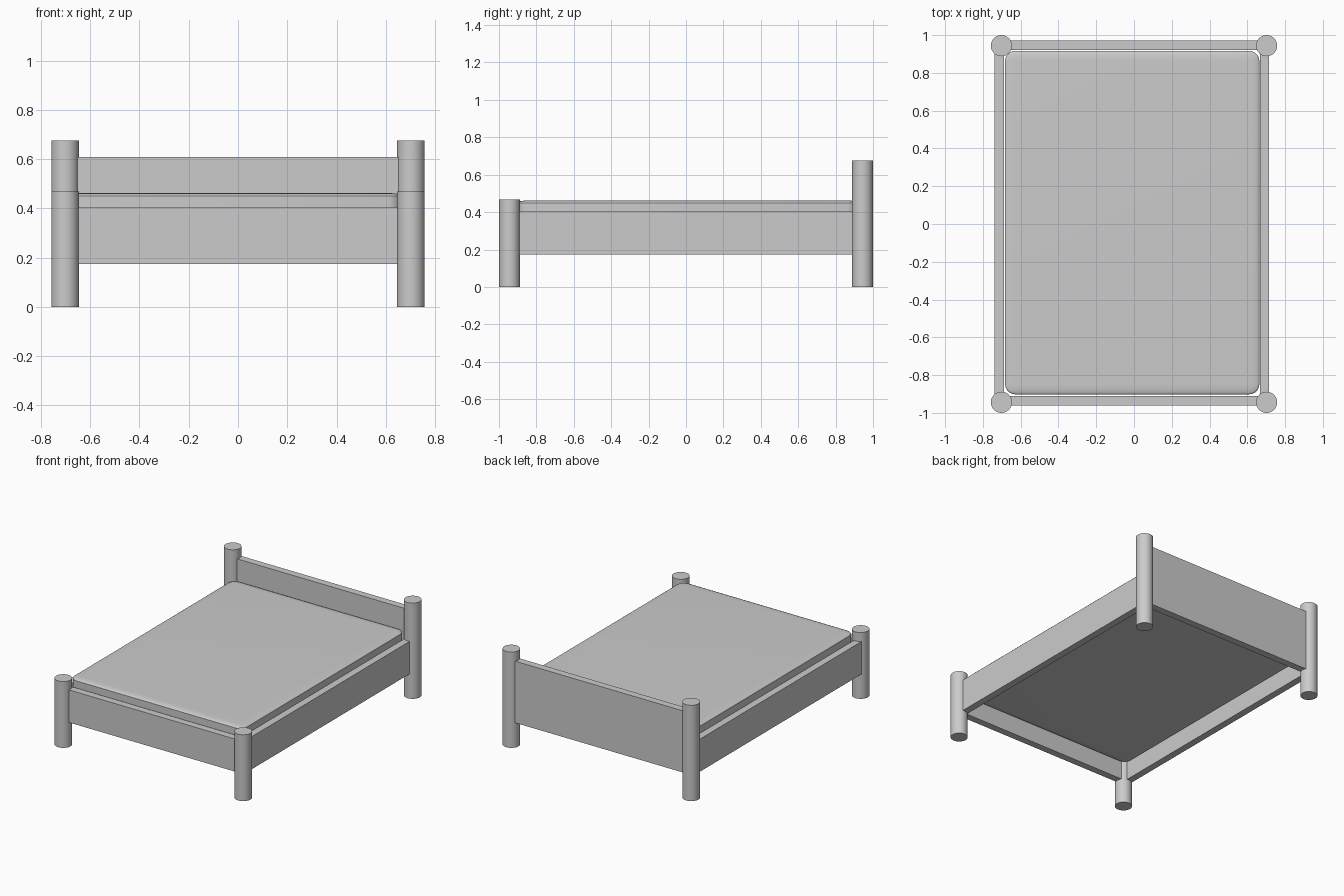
import bpy, bmesh

if "Cube" in bpy.data.objects:
    bpy.data.objects.remove(bpy.data.objects["Cube"])


def add_box(name, lo, hi):
    """Axis-aligned box between two corners."""
    bm = bmesh.new()
    bmesh.ops.create_cube(bm, size=1)
    for v in bm.verts:
        v.co = [(a + b) / 2 + c * (b - a) for a, b, c in zip(lo, hi, v.co)]
    mesh = bpy.data.meshes.new(name)
    bm.to_mesh(mesh)
    bm.free()
    obj = bpy.data.objects.new(name, mesh)
    bpy.context.collection.objects.link(obj)
    return obj


def add_post(name, x, y, height):
    """Round corner post standing on the floor."""
    bpy.ops.mesh.primitive_cylinder_add(vertices=32, radius=0.056, depth=height,
                                        location=(x, y, height / 2))
    bpy.context.object.name = name
    bpy.ops.object.shade_smooth_by_angle()


# Corner posts, taller at the head
for side, x in (("left", -0.702), ("right", 0.702)):
    add_post(f"head_post_{side}", x, 0.944, 0.676)
    add_post(f"foot_post_{side}", x, -0.944, 0.468)

# Boards and side rails
base, rail_top = 0.174, 0.404
add_box("headboard", (-0.68, 0.92, base), (0.68, 0.971, 0.609))
add_box("footboard", (-0.68, -0.96, base), (0.68, -0.91, rail_top))
add_box("side_rail_left", (-0.738, -0.92, base), (-0.688, 0.92, rail_top))
add_box("side_rail_right", (0.666, -0.92, base), (0.716, 0.92, rail_top))

# Mattress: rounded box, flattened so the top edge is shallower than the corners
flat = 0.22
mattress = add_box("mattress", (-0.683, -0.902, 0.288 / flat), (0.664, 0.917, 0.462 / flat))
bevel = mattress.modifiers.new("rounded_edges", "BEVEL")
bevel.width = 0.055
bevel.segments = 5
mattress.scale.z = flat
bpy.context.view_layer.objects.active = mattress
bpy.ops.object.select_all(action="DESELECT")
mattress.select_set(True)
bpy.ops.object.modifier_apply(modifier=bevel.name)
bpy.ops.object.transform_apply(location=False, rotation=False, scale=True)
bpy.ops.object.shade_smooth_by_angle()
